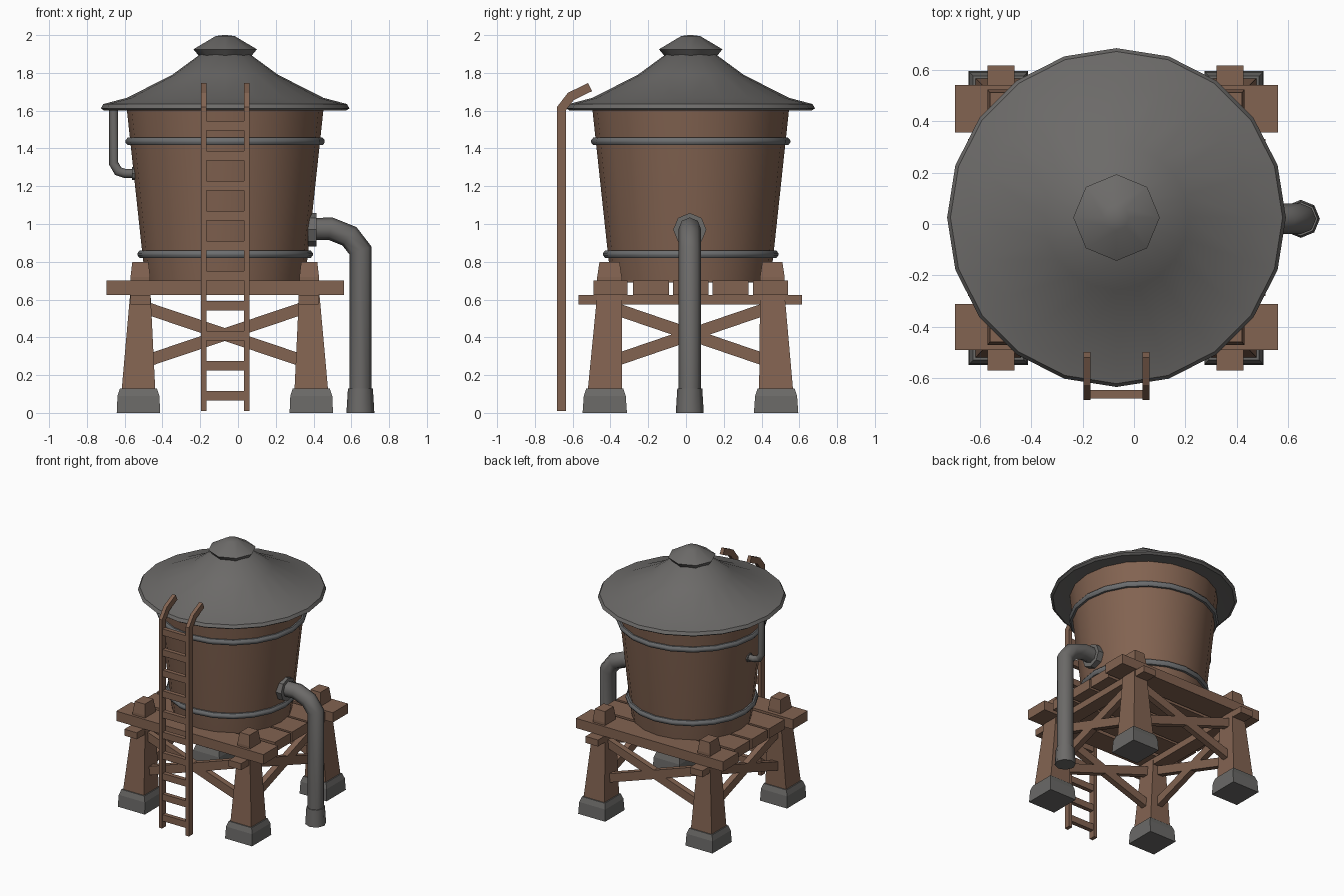
import bpy, bmesh, math
from mathutils import Vector

if "Cube" in bpy.data.objects:
    bpy.data.objects.remove(bpy.data.objects["Cube"])

CX, CY = -0.068, 0.025          # tank axis


def material(name, rgb):
    m = bpy.data.materials.new(name)
    m.diffuse_color = (*rgb, 1)
    m.use_nodes = True
    m.node_tree.nodes["Principled BSDF"].inputs["Base Color"].default_value = m.diffuse_color
    return m


WOOD = material("brown wood", (0.225, 0.125, 0.082))
METAL = material("grey metal", (0.150, 0.145, 0.140))
HOOP = material("hoop steel", (0.150, 0.155, 0.160))
STONE = material("grey concrete", (0.145, 0.142, 0.136))


def finish(bm, name, mat, smooth=None):
    bmesh.ops.recalc_face_normals(bm, faces=bm.faces)
    me = bpy.data.meshes.new(name)
    bm.to_mesh(me)
    bm.free()
    me.materials.append(mat)
    ob = bpy.data.objects.new(name, me)
    bpy.context.collection.objects.link(ob)
    if smooth:
        bpy.ops.object.select_all(action='DESELECT')
        ob.select_set(True)
        bpy.context.view_layer.objects.active = ob
        bpy.ops.object.shade_smooth_by_angle(angle=math.radians(smooth))
    return ob


def skin(bm, rings, closed=False):
    """Join equal rings of points with quads and cap the ends."""
    vs = [[bm.verts.new(p) for p in r] for r in rings]
    n = len(vs[0])
    pairs = list(zip(vs, vs[1:])) + ([(vs[-1], vs[0])] if closed else [])
    for a, b in pairs:
        for i in range(n):
            j = (i + 1) % n
            bm.faces.new((a[i], a[j], b[j], b[i]))
    if not closed:
        bm.faces.new(vs[0])
        bm.faces.new(vs[-1])


def lathe(name, profile, sides, mat, centre=(CX, CY), closed=False, smooth=40):
    """Turn (radius, height) points round a vertical axis."""
    bm = bmesh.new()
    ang = [math.tau * i / sides for i in range(sides)]
    skin(bm, [[(centre[0] + r * math.cos(a), centre[1] + r * math.sin(a), z)
               for a in ang] for r, z in profile], closed)
    return finish(bm, name, mat, smooth)


def sweep(name, path, normal, section, mat, smooth=None):
    """Sweep a section along a planar path with mitred corners."""
    bm, n = bmesh.new(), Vector(normal)
    pts = [Vector(p) for p in path]
    rings = []
    for i, p in enumerate(pts):
        t0 = (p - pts[i - 1]).normalized() if i else None
        t1 = (pts[i + 1] - p).normalized() if i < len(pts) - 1 else None
        t0, t1 = t0 or t1, t1 or t0
        t = (t0 + t1).normalized()
        m = n.cross(t) / t.dot(t0)
        rings.append([p + n * u + m * v for u, v in section])
    skin(bm, rings)
    return finish(bm, name, mat, smooth)


def rect(w, h):
    return [(-w / 2, -h / 2), (w / 2, -h / 2), (w / 2, h / 2), (-w / 2, h / 2)]


def circle(r, sides=8):
    return [(r * math.cos(math.tau * i / sides), r * math.sin(math.tau * i / sides))
            for i in range(sides)]


def block(name, levels, mat):
    """Tapered post from levels of (cx, cy, z, width x, width y)."""
    bm = bmesh.new()
    skin(bm, [[(x + u, y + v, z) for u, v in rect(w, d)] for x, y, z, w, d in levels])
    return finish(bm, name, mat)


def box(name, x0, x1, y0, y1, z0, z1, mat=WOOD):
    x, y, w, d = (x0 + x1) / 2, (y0 + y1) / 2, x1 - x0, y1 - y0
    return block(name, [(x, y, z0, w, d), (x, y, z1, w, d)], mat)


# Tank, hoops, roof and cap
lathe("tank", [(0.418, 0.69), (0.436, 0.82), (0.522, 1.62)], 20, WOOD)
for name, r, z in (("lower_hoop", 0.44, 0.84), ("upper_hoop", 0.503, 1.437)):
    lathe(name, [(r - 0.02, z - 0.02), (r + 0.013, z - 0.02), (r + 0.024, z - 0.006),
                 (r + 0.024, z + 0.006), (r + 0.013, z + 0.02), (r - 0.02, z + 0.02)],
          20, HOOP, closed=True)
lathe("roof", [(0.50, 1.615), (0.64, 1.60), (0.658, 1.612), (0.645, 1.635), (0.52, 1.668),
               (0.28, 1.79), (0.13, 1.90)], 20, METAL)
lathe("roof_cap", [(0.135, 1.885), (0.168, 1.925), (0.05, 1.995), (0.01, 2.0)], 8, METAL)

# Legs, post tops and footings
for side, xb, xt in (("left", -0.527, -0.517), ("right", 0.388, 0.377)):
    for end, yb, yt in (("front", -0.43, -0.405), ("back", 0.477, 0.457)):
        tag = f"{end}_{side}"
        block("leg_" + tag, [(xb, yb, 0.12, 0.178, 0.18), (xt, yt, 0.63, 0.108, 0.13),
                             (xt, yt, 0.72, 0.104, 0.13), (xt, yt, 0.80, 0.085, 0.106)], WOOD)
        block("footing_" + tag, [(xb, yb, 0, 0.23, 0.235), (xb, yb, 0.09, 0.222, 0.222),
                                 (xb, yb, 0.13, 0.195, 0.195)], STONE)

# Platform planks and the beams below them
for i, (y0, y1) in enumerate([(-0.49, -0.31), (-0.28, -0.09), (-0.07, 0.12),
                              (0.14, 0.33), (0.355, 0.54)]):
    cut = 0 if i in (0, 4) else 0.05
    box(f"plank_{i + 1}", -0.695 + cut, 0.56 - cut, y0, y1, 0.625, 0.70)
for name, x in (("left_beam", -0.517), ("right_beam", 0.373)):
    box(name, x - 0.053, x + 0.053, -0.57, 0.615, 0.575, 0.625)

# Crossed braces on all four sides
for name, y in (("front", -0.42), ("back", 0.468)):
    for k, (za, zb) in enumerate(((0.56, 0.27), (0.27, 0.56))):
        sweep(f"{name}_brace_{k + 1}", [(-0.50, y, za), (0.36, y, zb)], (0, 1, 0),
              rect(0.045, 0.065), WOOD)
for name, x in (("left", -0.522), ("right", 0.381)):
    for k, (za, zb) in enumerate(((0.56, 0.27), (0.27, 0.56))):
        sweep(f"{name}_brace_{k + 1}", [(x, -0.40, za), (x, 0.45, zb)], (1, 0, 0),
              rect(0.045, 0.065), WOOD)

# Ladder
for name, x in (("left", -0.182), ("right", 0.047)):
    sweep(f"ladder_rail_{name}", [(x, -0.66, 0.01), (x, -0.66, 1.61), (x, -0.61, 1.675),
                                  (x, -0.508, 1.725)], (1, 0, 0), rect(0.028, 0.048), WOOD)
for i in range(10):
    z = 0.09 + 0.159 * i
    box(f"ladder_rung_{i + 1}", -0.18, 0.045, -0.678, -0.645, z - 0.025, z + 0.025)

# Outlet pipe with flange and foot collar
sweep("outlet_pipe", [(0.36, 0.02, 0.972), (0.49, 0.02, 0.975), (0.59, 0.02, 0.935),
                      (0.648, 0.02, 0.86), (0.648, 0.02, 0.02)], (0, 1, 0),
      circle(0.059), METAL, 50)
sweep("outlet_flange", [(0.37, 0.02, 0.97), (0.415, 0.02, 0.97)], (0, 1, 0),
      circle(0.088), METAL)
lathe("outlet_collar", [(0.074, 0), (0.066, 0.13)], 8, METAL, centre=(0.648, 0.02), smooth=50)

# Small overflow pipe under the left eave
sweep("overflow_pipe", [(-0.658, 0.02, 1.615), (-0.658, 0.02, 1.32), (-0.635, 0.02, 1.28),
                        (-0.60, 0.02, 1.268), (-0.53, 0.02, 1.268)], (0, 1, 0),
      circle(0.024), METAL, 50)
sweep("overflow_flange", [(-0.56, 0.02, 1.268), (-0.54, 0.02, 1.268)], (0, 1, 0),
      circle(0.034), METAL)
